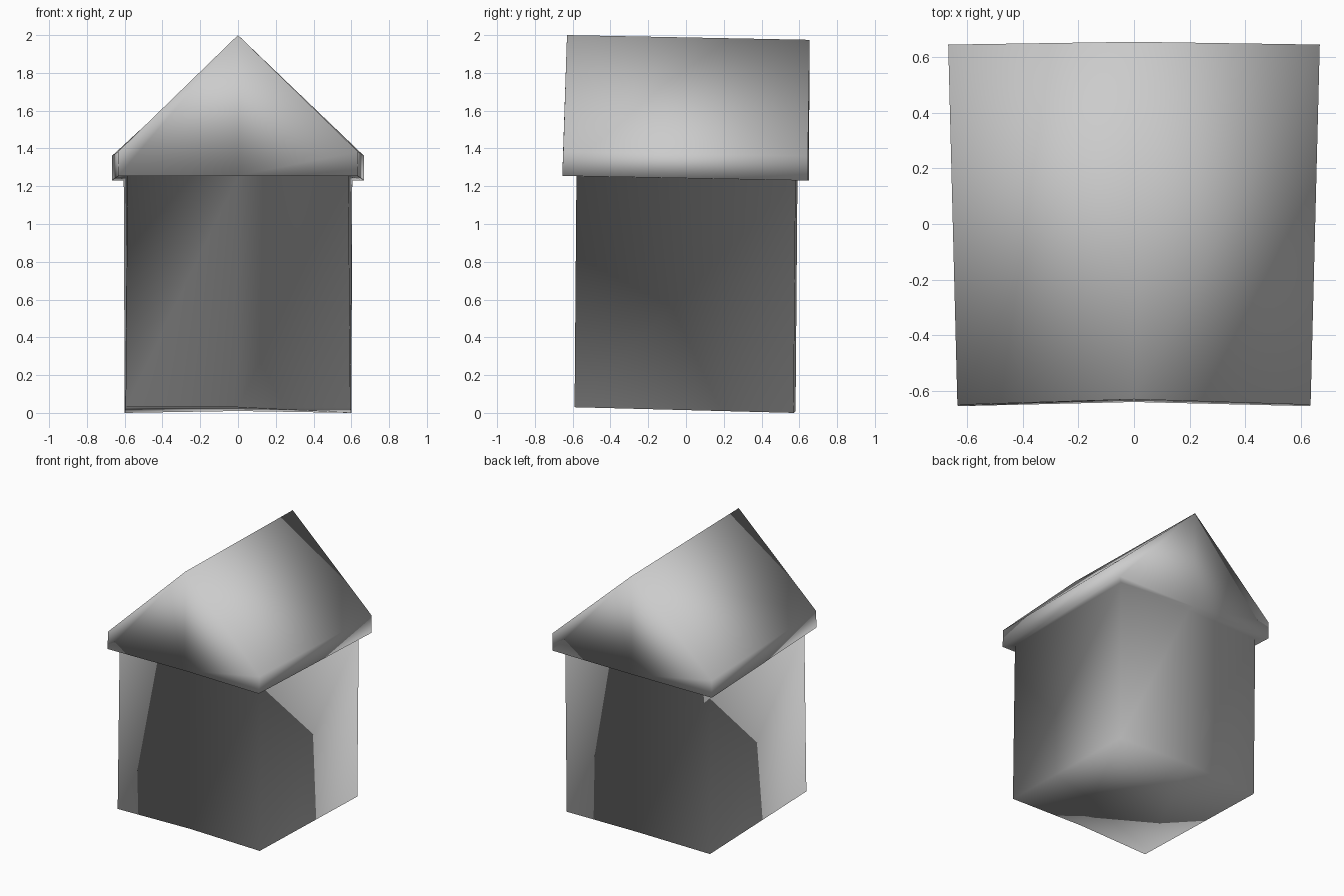
import bpy
import bmesh

cube = bpy.data.objects.get("Cube")
if cube:
    bpy.data.objects.remove(cube, do_unlink=True)

# One plain grey for the whole shell
grey = bpy.data.materials.new("plain grey")
grey.use_nodes = True
colour = (0.6, 0.6, 0.6, 1.0)
grey.diffuse_color = colour
grey.node_tree.nodes["Principled BSDF"].inputs["Base Color"].default_value = colour


def ring(bm, front, back, front_mid, back_mid):
    """Six points: mirrored front and back corners, plus a point midway along each end."""
    (fx, fy, fz), (bx, by, bz) = front, back
    points = [(-fx, fy, fz), (0, *front_mid), (fx, fy, fz),
              (bx, by, bz), (0, *back_mid), (-bx, by, bz)]
    return [bm.verts.new(p) for p in points]


def cap(bm, r):
    """Two quads that meet along the middle line of the ring."""
    bm.faces.new((r[0], r[1], r[4], r[5]))
    bm.faces.new((r[1], r[2], r[3], r[4]))


bm = bmesh.new()
rings = [
    # floor
    ring(bm, (0.595, -0.59, 0.03), (0.60, 0.57, 0.0), (-0.57, 0.03), (0.58, 0.01)),
    # wall top
    ring(bm, (0.585, -0.58, 1.253), (0.605, 0.58, 1.232), (-0.565, 1.253), (0.59, 1.232)),
    # lower eaves
    ring(bm, (0.633, -0.655, 1.255), (0.668, 0.645, 1.23), (-0.64, 1.255), (0.65, 1.23)),
    # upper eaves, with the ridge along the middle
    ring(bm, (0.635, -0.65, 1.383), (0.668, 0.645, 1.36), (-0.63, 2.0), (0.655, 1.975)),
]

# Walls, soffit, eaves band and gables
for low, high in zip(rings, rings[1:]):
    for i in range(len(low)):
        j = (i + 1) % len(low)
        bm.faces.new((low[i], low[j], high[j], high[i]))

# Floor and roof slopes
cap(bm, rings[0])
cap(bm, rings[-1])

bmesh.ops.recalc_face_normals(bm, faces=bm.faces[:])
for face in bm.faces:
    face.smooth = True

mesh = bpy.data.meshes.new("house")
bm.to_mesh(mesh)
bm.free()
mesh.materials.append(grey)
house = bpy.data.objects.new("house", mesh)
bpy.context.collection.objects.link(house)
